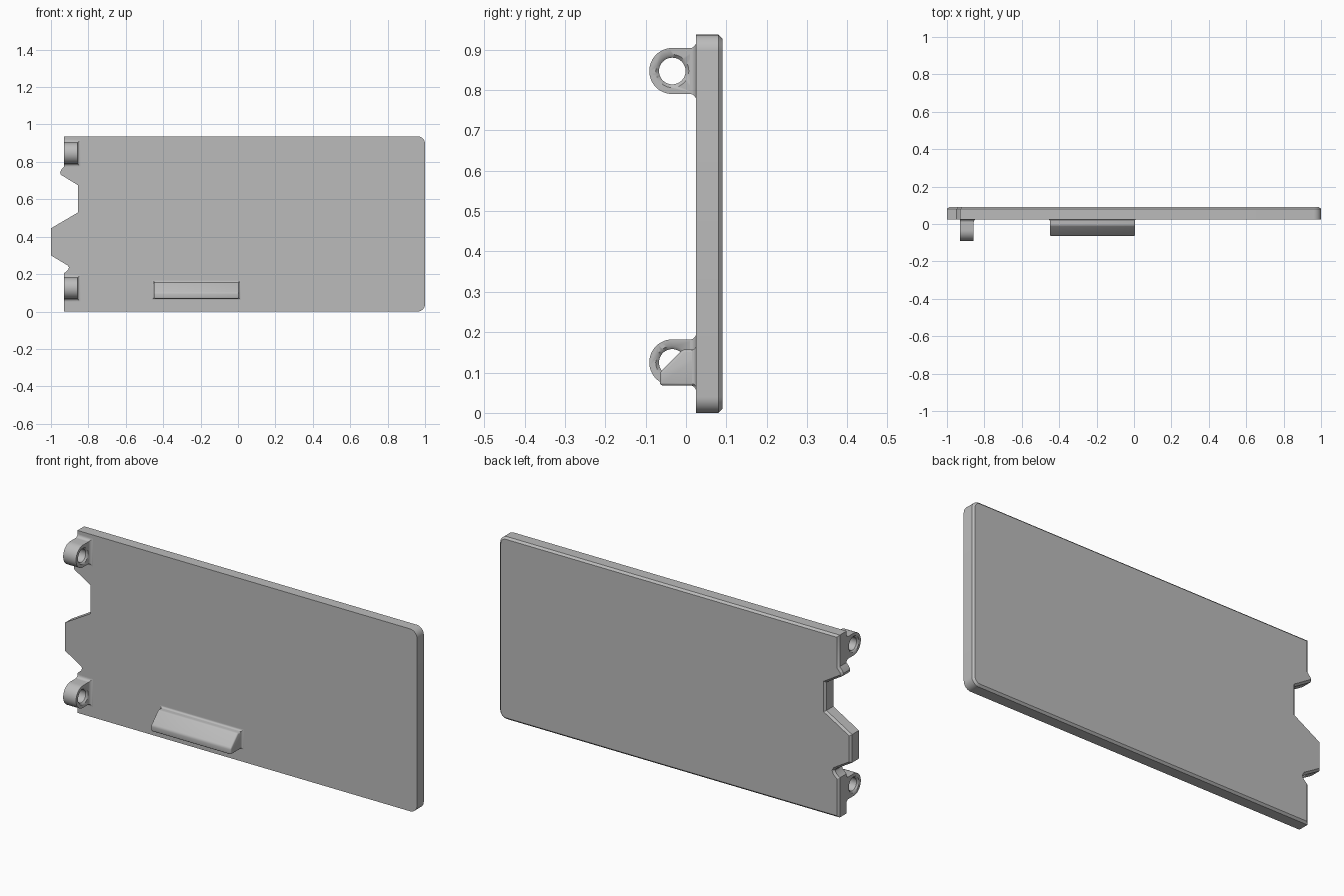
import bpy, bmesh, math
from mathutils import Matrix

if "Cube" in bpy.data.objects:
    bpy.data.objects.remove(bpy.data.objects["Cube"])

GREY = (0.5, 0.5, 0.5, 1)
mat = bpy.data.materials.new("plain grey")
mat.use_nodes = True
mat.diffuse_color = GREY
mat.node_tree.nodes["Principled BSDF"].inputs["Base Color"].default_value = GREY

FRONT, BACK = 0.025, 0.09


def finish(name, bm, angle=30):
    bmesh.ops.recalc_face_normals(bm, faces=bm.faces)
    mesh = bpy.data.meshes.new(name)
    bm.to_mesh(mesh)
    bm.free()
    mesh.materials.append(mat)
    obj = bpy.data.objects.new(name, mesh)
    bpy.context.collection.objects.link(obj)
    bpy.ops.object.select_all(action="DESELECT")
    obj.select_set(True)
    bpy.context.view_layer.objects.active = obj
    bpy.ops.object.shade_smooth_by_angle(angle=math.radians(angle))
    return obj


def arc(cx, cy, r, start, end, n):
    angles = [math.radians(start + (end - start) * i / n) for i in range(n + 1)]
    return [(cx + r * math.cos(a), cy + r * math.sin(a)) for a in angles]


def prism(points, to_3d, direction):
    bm = bmesh.new()
    face = bm.faces.new([bm.verts.new(to_3d(*p)) for p in points])
    ext = bmesh.ops.extrude_face_region(bm, geom=[face])["geom"]
    moved = [v for v in ext if isinstance(v, bmesh.types.BMVert)]
    bmesh.ops.translate(bm, verts=moved, vec=direction)
    return bm


def fillet_skirt(name, x0, x1, z0, z1, r, left=True):
    """Concave fillet where a boss meets the panel."""
    bm = bmesh.new()
    rings = []
    for i in range(7):
        a = math.pi / 2 * i / 6
        out, y = r * (1 - math.sin(a)), FRONT - r * (1 - math.cos(a))
        xa = x0 - out if left else x0
        rings.append([bm.verts.new((x, y, z)) for x, z in
                      ((xa, z0 - out), (x1 + out, z0 - out),
                       (x1 + out, z1 + out), (xa, z1 + out))])
    for lo, hi in zip(rings, rings[1:]):
        for k in range(4):
            bm.faces.new((lo[k], lo[k - 1], hi[k - 1], hi[k]))
    bm.faces.new(rings[0])
    bm.faces.new(rings[-1])
    finish(name, bm)


# Panel with rounded right-hand corners and a keyed edge, chamfered at the back
TOP = 0.937
outline = [(-0.93, 0)] + arc(0.96, 0.04, 0.04, -90, 0, 8)
outline += arc(0.96, TOP - 0.04, 0.04, 0, 90, 8)
outline += [(-0.93, TOP), (-0.93, 0.775), (-0.945, 0.758), (-0.951, 0.746), (-0.948, 0.732),
            (-0.855, 0.675), (-0.855, 0.53), (-1, 0.445), (-1, 0.3),
            (-0.91, 0.246), (-0.904, 0.236), (-0.908, 0.224), (-0.93, 0.204)]
bm = prism(outline, lambda x, z: (x, FRONT, z), (0, BACK - FRONT, 0))
rim = [e for e in bm.edges if all(v.co.y > BACK - 0.001 for v in e.verts)]
bmesh.ops.bevel(bm, geom=rim, offset=0.01, segments=1, affect="EDGES")
finish("panel", bm)

# Hinge lugs: rounded eyes with chamfered pin holes
X0, X1, EYE_Y, R = -0.93, -0.857, -0.034, 0.057
for name, z in (("lower", 0.125), ("upper", 0.847)):
    shape = arc(EYE_Y, z, R, 90, 270, 24) + [(FRONT + 0.005, z - R), (FRONT + 0.005, z + R)]
    lug = finish(name + "_hinge_lug", prism(shape, lambda y, h: (X0, y, h), (X1 - X0, 0, 0)))
    cut = bmesh.new()
    rings = []
    for x, r in ((X0 - 0.01, 0.051), (X0 + 0.008, 0.033), (X1 - 0.008, 0.033), (X1 + 0.01, 0.051)):
        rings.append([cut.verts.new((x, y, h)) for y, h in arc(EYE_Y, z, r, 0, 352.5, 47)])
    for lo, hi in zip(rings, rings[1:]):
        for k in range(len(lo)):
            cut.faces.new((lo[k - 1], lo[k], hi[k], hi[k - 1]))
    cut.faces.new(rings[0])
    cut.faces.new(rings[-1])
    cutter = finish("pin_hole_cutter", cut)
    cutter.hide_render = True
    mod = lug.modifiers.new("pin_hole", "BOOLEAN")
    mod.operation, mod.solver, mod.object = "DIFFERENCE", "EXACT", cutter
    bpy.context.view_layer.objects.active = lug
    bpy.ops.object.modifier_apply(modifier=mod.name)
    bpy.data.objects.remove(cutter)
    fillet_skirt(name + "_lug_fillet", X0, X1, z - R, z + R, 0.015, left=False)

# Finger grip: sloped on top, flat underneath
grip = [(FRONT + 0.02, 0.068), (-0.065, 0.068), (-0.065, 0.1), (-0.008, 0.157), (FRONT + 0.02, 0.157)]
bm = prism(grip, lambda y, z: (-0.45, y, z), (0.455, 0, 0))
soft = [e for e in bm.edges if any(v.co.y < FRONT for v in e.verts)]
bmesh.ops.bevel(bm, geom=soft, offset=0.007, segments=3, profile=0.5, affect="EDGES")
finish("finger_grip", bm)
fillet_skirt("finger_grip_fillet", -0.45, 0.005, 0.072, 0.157, 0.01)
